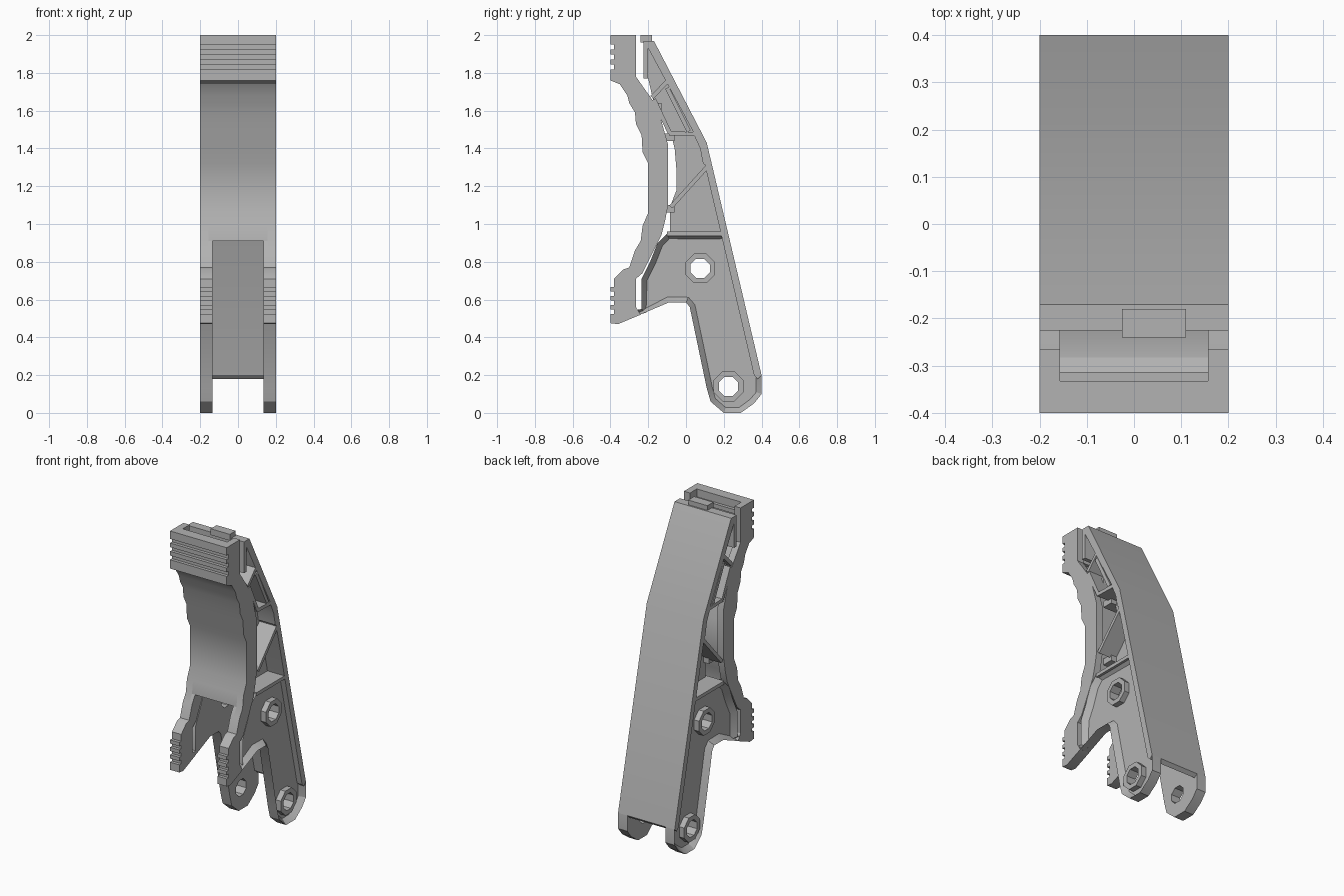
import bpy, bmesh, math
from mathutils import Vector

cube = bpy.data.objects.get("Cube")
if cube:
    bpy.data.objects.remove(cube, do_unlink=True)

grey = bpy.data.materials.new("mid grey plastic")
grey.use_nodes = True
tone = (0.45, 0.45, 0.45, 1)
grey.diffuse_color = tone
grey.node_tree.nodes["Principled BSDF"].inputs["Base Color"].default_value = tone

HALF = 0.2       # half of the full width
SLOT = 0.135     # half width of the open slot between the lower cheeks
CORE = 0.08      # half thickness of the central truss wall


def finish(bm, name):
    bmesh.ops.recalc_face_normals(bm, faces=bm.faces)
    mesh = bpy.data.meshes.new(name)
    bm.to_mesh(mesh)
    bm.free()
    mesh.materials.append(grey)
    obj = bpy.data.objects.new(name, mesh)
    bpy.context.collection.objects.link(obj)
    return obj


def prism(name, outline, x0, x1, recess=None):
    """Extrude a (y, z) outline from x0 to x1; recess sinks the x1 face inside a rim."""
    bm = bmesh.new()
    near = [bm.verts.new((x0, y, z)) for y, z in outline]
    far = [bm.verts.new((x1, y, z)) for y, z in outline]
    bm.faces.new(near)
    cap = bm.faces.new(far[::-1])
    count = len(outline)
    for i in range(count):
        j = (i + 1) % count
        bm.faces.new((near[i], far[i], far[j], near[j]))
    bmesh.ops.recalc_face_normals(bm, faces=bm.faces)
    if recess:
        rim, depth = recess
        bmesh.ops.inset_individual(bm, faces=[cap], thickness=rim, depth=-depth)
    return finish(bm, name)


def bar(name, start, end, thick, half=HALF):
    """Straight web between two (y, z) points."""
    a, b = Vector(start), Vector(end)
    side = (b - a).orthogonal().normalized() * thick / 2
    return prism(name, [a + side, b + side, b - side, a - side], -half, half)


def box(name, x0, x1, y0, y1, z0, z1):
    return prism(name, [(y0, z0), (y1, z0), (y1, z1), (y0, z1)], x0, x1)


def octagon(centre, radius, sides=8):
    return [(centre[0] + radius * math.cos((i + 0.5) * math.tau / sides),
             centre[1] + radius * math.sin((i + 0.5) * math.tau / sides))
            for i in range(sides)]


def teeth(low, high, count):
    """Square grip grooves along the front of the jaw, from low to high."""
    pts, step = [], (high - low) / count
    for i in range(count):
        z = low + i * step
        pts += [(-0.4, z), (-0.4, z + step / 2),
                (-0.38, z + step / 2), (-0.38, z + step)]
    return pts


# Jaw contours, listed upwards
wave = [(-.38, .71), (-.33, .76), (-.3, .77), (-.27, .86), (-.24, .91), (-.23, .99),
        (-.2, 1.06), (-.2, 1.32), (-.23, 1.38), (-.235, 1.47), (-.265, 1.53),
        (-.27, 1.59), (-.3, 1.64), (-.31, 1.68), (-.35, 1.74), (-.4, 1.76)]
front = [(-.36, .47), (-.4, .475)] + teeth(.5, .69, 4) + wave + teeth(1.79, 1.95, 3)
front += [(-.4, 1.95), (-.4, 2)]
back = [(-.24, .52), (-.265, .56), (-.265, .71), (-.23, .74), (-.19, .82), (-.16, .88),
        (-.13, .94), (-.11, 1.02), (-.095, 1.1), (-.095, 1.42), (-.14, 1.58),
        (-.18, 1.66), (-.23, 1.73), (-.265, 1.78), (-.265, 2)]

# Jaw: two cheeks, thicker legs beside the slot, and the gripping panel
leg = [p for p in front if p[1] < .92] + [p for p in reversed(back) if p[1] < .95]
for s, label in ((1, "left"), (-1, "right")):
    prism("jaw_cheek_" + label, front + back[::-1], s * .157, s * HALF)
    prism("jaw_leg_" + label, leg, s * SLOT, s * .16)
skin = [p for p in front if p[1] > .9]
prism("jaw_panel", skin + [(y + .067, z) for y, z in reversed(skin)], -.16, .16)

# Back flange, full width, sloping in two planes
prism("back_flange", [(-.2, 1.97), (-.17, 1.97), (.11, 1.43), (.4, .2), (.38, .18),
                      (.36, .2), (.075, 1.42), (-.2, 1.93)], -HALF, HALF)
box("top_tab", -.025, .11, -.24, -.18, 1.96, 2)
box("top_chord", -HALF, HALF, -.225, -.2, 1.77, 1.97)

# Lower side plates with a raised rim
plate = [(.175, .95), (.222, .95), (.4, .2), (.4, .1), (.36, .05), (.29, 0), (.2, 0),
         (.13, .06), (.11, .13), (.02, .56), (0, .585), (-.09, .585), (-.36, .47),
         (-.33, .53), (-.235, .55), (-.235, .71), (-.19, .8), (-.15, .9), (-.1, .95)]
pivots = {"upper": (.075, .765), "lower": (.225, .14)}
parts = []
for s, label in ((1, "left"), (-1, "right")):
    parts.append(prism("side_plate_" + label, plate, s * SLOT, s * HALF, (.03, .035)))
    for spot, centre in pivots.items():
        parts.append(prism(spot + "_boss_" + label, octagon(centre, .085),
                           s * .14, s * HALF))

# Pivot holes cut through plates and bosses
for spot, centre in pivots.items():
    cutter = prism("hole_cutter", octagon(centre, .055), -.3, .3)
    cutter.hide_render = True
    for part in parts:
        if "boss" in part.name and spot not in part.name:
            continue
        mod = part.modifiers.new("hole", "BOOLEAN")
        mod.operation, mod.solver, mod.object = "DIFFERENCE", "EXACT", cutter
        with bpy.context.temp_override(object=part, active_object=part):
            bpy.ops.object.modifier_apply(modifier=mod.name)
    bpy.data.objects.remove(cutter, do_unlink=True)

# Truss: central wall with cross webs
prism("truss_wall", [(-.2, 1.95), (-.2, 1.77), (-.175, 1.66), (-.08, 1.48), (-.06, 1.4),
                     (-.05, 1.28), (-.05, 1.18), (-.085, 1.09), (-.085, .94),
                     (.2, .94), (.09, 1.42), (-.18, 1.95)], -CORE, CORE)
webs = {
    "floor_web": ((-.1, .948), (.2, .948)),
    "lower_diagonal": ((-.08, 1.09), (.11, 1.3)),
    "middle_web": ((-.09, 1.48), (.07, 1.475)),
    "upper_diagonal": ((-.1, 1.72), (.015, 1.49)),
    "rising_diagonal": ((-.18, 1.67), (-.09, 1.765)),
    "front_chord": ((-.17, 1.66), (-.085, 1.48)),
}
for name, (start, end) in webs.items():
    bar(name, start, end, .022)
prism("flange_fillet", [(.02, 1.48), (.08, 1.48), (.12, 1.3), (.09, 1.32), (.075, 1.4),
                        (.045, 1.465)], -HALF, HALF)

# Small links bridging the gap between jaw and truss
for name, y, z in (("upper_link", -.17, 1.62), ("middle_link", -.1, 1.46),
                   ("lower_link", -.1, 1.08)):
    box(name, -.12, .12, y - .03, y + .04, z - .02, z + .02)

# Smooth the curved surfaces while keeping edges sharp
bpy.ops.object.select_all(action="DESELECT")
for obj in bpy.context.collection.objects:
    if obj.type == "MESH":
        obj.select_set(True)
        bpy.context.view_layer.objects.active = obj
bpy.ops.object.shade_smooth_by_angle(angle=math.radians(30))
